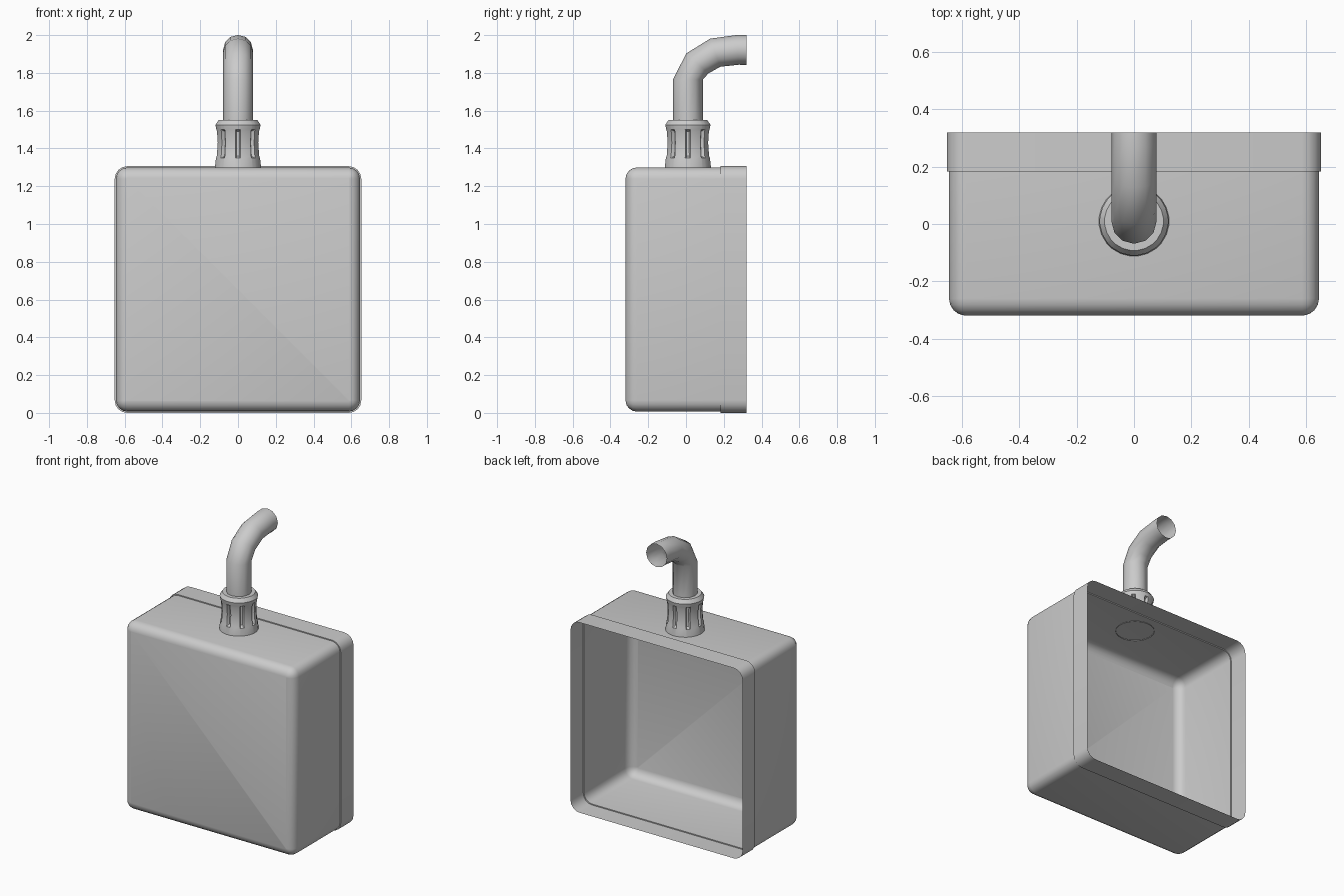
import bpy, bmesh
from math import sin, cos, pi, radians
from mathutils import Vector

if "Cube" in bpy.data.objects:
    bpy.data.objects.remove(bpy.data.objects["Cube"])


def loft(name, rings, cap_start=False, angle=35):
    """Skin a list of equally sized closed rings into one smooth object."""
    bm = bmesh.new()
    loops = [[bm.verts.new(p) for p in ring] for ring in rings]
    n = len(loops[0])
    for a, b in zip(loops, loops[1:]):
        for i in range(n):
            j = (i + 1) % n
            bm.faces.new((a[i], a[j], b[j], b[i]))
    if cap_start:
        bm.faces.new(loops[0])
    bmesh.ops.recalc_face_normals(bm, faces=bm.faces)
    mesh = bpy.data.meshes.new(name)
    bm.to_mesh(mesh)
    bm.free()
    obj = bpy.data.objects.new(name, mesh)
    bpy.context.collection.objects.link(obj)
    bpy.ops.object.select_all(action='DESELECT')
    obj.select_set(True)
    bpy.context.view_layer.objects.active = obj
    bpy.ops.object.shade_smooth_by_angle(angle=radians(angle))
    return obj


def rounded_square(half, radius, y, zc=0.653, steps=4):
    """Rounded square in the xz plane at depth y."""
    pts = []
    for k, (sx, sz) in enumerate([(1, 1), (-1, 1), (-1, -1), (1, -1)]):
        for s in range(steps + 1):
            a = (k + s / steps) * pi / 2
            pts.append((sx * (half - radius) + radius * cos(a), y,
                        zc + sz * (half - radius) + radius * sin(a)))
    return pts


# Open-backed housing: rounded front edge, straight sides, stepped rim
R = 0.06
shell = []
for s in range(5):
    a = (0.05 + 0.95 * s / 4) * pi / 2
    inset = R * (1 - sin(a))
    shell.append(rounded_square(0.646 - inset, R - inset, -0.32 + R * (1 - cos(a))))
shell += [rounded_square(0.646, R, 0.183),
          rounded_square(0.653, R + 0.007, 0.183),
          rounded_square(0.653, R + 0.007, 0.32)]
loft("housing", shell, cap_start=True)

# Waisted collar with eight recessed grip slots
CY = 0.01
profile = [(1.295, 0.123, 0), (1.35, 0.117, 0), (1.36, 0.113, 1), (1.43, 0.108, 1),
           (1.49, 0.112, 1), (1.50, 0.115, 0), (1.525, 0.12, 0), (1.55, 0.103, 0),
           (1.55, 0.075, 0)]
columns = [(k * 45 + d, inner) for k in range(8)
           for d, inner in [(-7, 0), (-4.5, 1), (4.5, 1), (7, 0), (22.5, 0)]]
collar = []
for z, r, slot in profile:
    ring = []
    for deg, inner in columns:
        rr = r - 0.02 * slot * inner
        ring.append((rr * cos(radians(deg)), CY + rr * sin(radians(deg)), z))
    collar.append(ring)
loft("collar", collar)

# Bent pipe, open at its rear end: (y, z, tilt of cross-section in degrees)
stations = [(CY, 1.54, 0), (CY, 1.765, 0), (0.06, 1.85, 42),
            (0.155, 1.907, 70), (0.275, 1.922, 87), (0.32, 1.922, 90)]
pipe = []
for y, z, tilt in stations:
    t = radians(tilt)
    side = Vector((0, cos(t), -sin(t)))
    pipe.append([Vector((0, y, z)) + 0.079 * (cos(i * pi / 6) * Vector((1, 0, 0))
                 + sin(i * pi / 6) * side) for i in range(12)])
loft("bent_pipe", pipe, angle=50)
